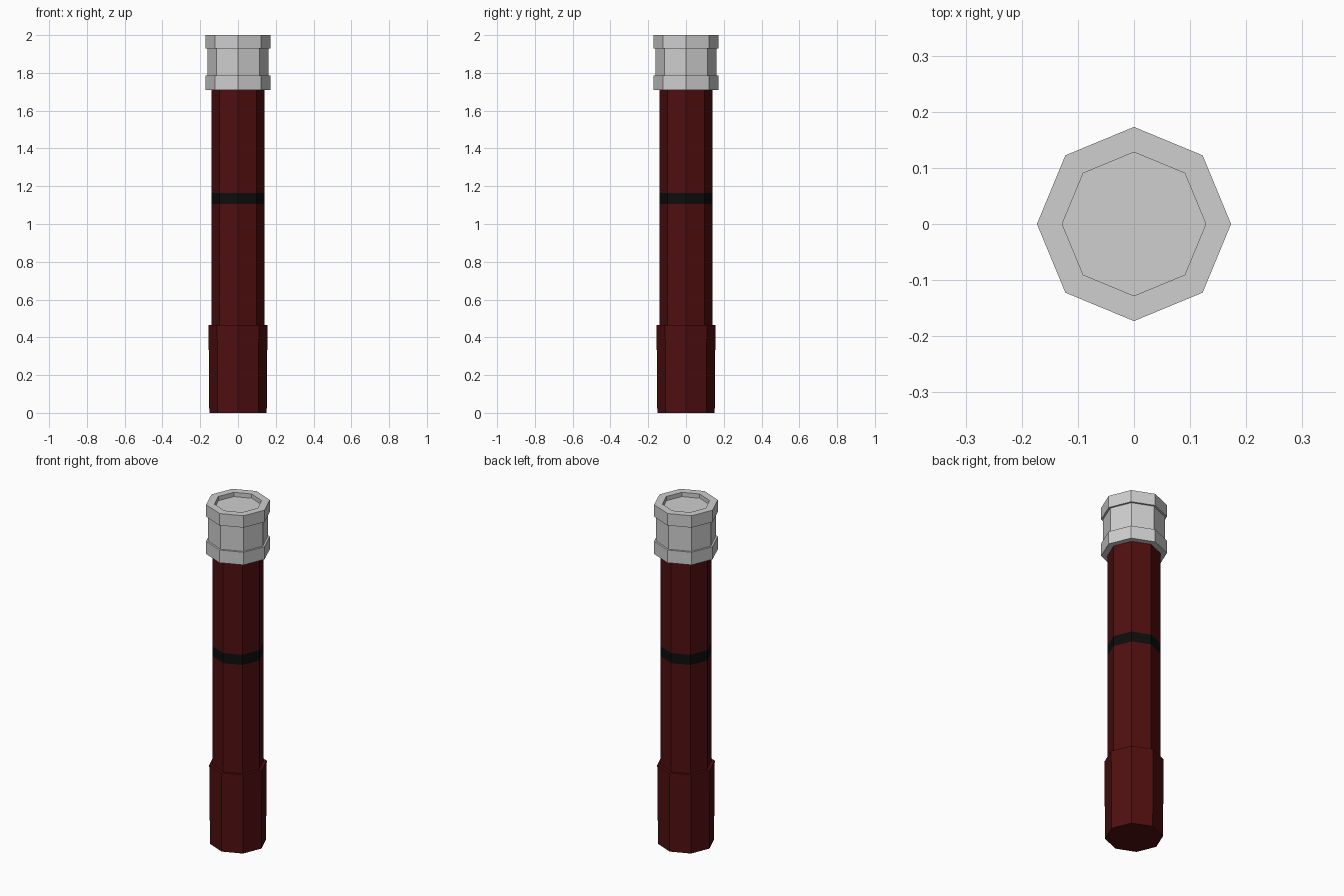
import bpy, bmesh, math

if "Cube" in bpy.data.objects:
    bpy.data.objects.remove(bpy.data.objects["Cube"])

SIDES = 8


def material(name, rgb):
    m = bpy.data.materials.new(name)
    m.diffuse_color = (*rgb, 1.0)
    m.use_nodes = True
    m.node_tree.nodes["Principled BSDF"].inputs["Base Color"].default_value = m.diffuse_color
    return m


red = material("dark red", (0.078, 0.0045, 0.005))
black = material("black", (0.004, 0.004, 0.004))
grey = material("light grey", (0.62, 0.62, 0.62))


def lathe(name, profile, mats, rule=lambda z: 0):
    """Spin (radius, z) points, bottom to top, into a capped octagonal solid."""
    bm = bmesh.new()
    rings = []
    for r, z in profile:
        rings.append([bm.verts.new((r * math.cos(math.tau * i / SIDES),
                                    r * math.sin(math.tau * i / SIDES), z))
                      for i in range(SIDES)])
    for a, b in zip(rings, rings[1:]):
        for i in range(SIDES):
            j = (i + 1) % SIDES
            bm.faces.new((a[i], a[j], b[j], b[i]))
    bm.faces.new(rings[0][::-1])
    bm.faces.new(rings[-1])
    for f in bm.faces:
        f.material_index = rule(f.calc_center_median().z)
    bmesh.ops.recalc_face_normals(bm, faces=bm.faces)
    mesh = bpy.data.meshes.new(name)
    bm.to_mesh(mesh)
    bm.free()
    for m in mats:
        mesh.materials.append(m)
    ob = bpy.data.objects.new(name, mesh)
    bpy.context.collection.objects.link(ob)
    return ob


# Handle: slightly tapered thick grip, slim shaft, painted black stripe
lathe("handle", [(0.152, 0), (0.156, 0.465), (0.139, 0.465),
                 (0.139, 1.105), (0.139, 1.165), (0.139, 1.71)],
      [red, black], lambda z: int(1.105 < z < 1.165))

# Metal head: two collars around a narrower waist, recessed top
lathe("head", [(0.173, 1.71), (0.173, 1.785), (0.162, 1.785), (0.162, 1.93),
               (0.173, 1.93), (0.173, 2.0), (0.128, 2.0), (0.128, 1.975)],
      [grey])
